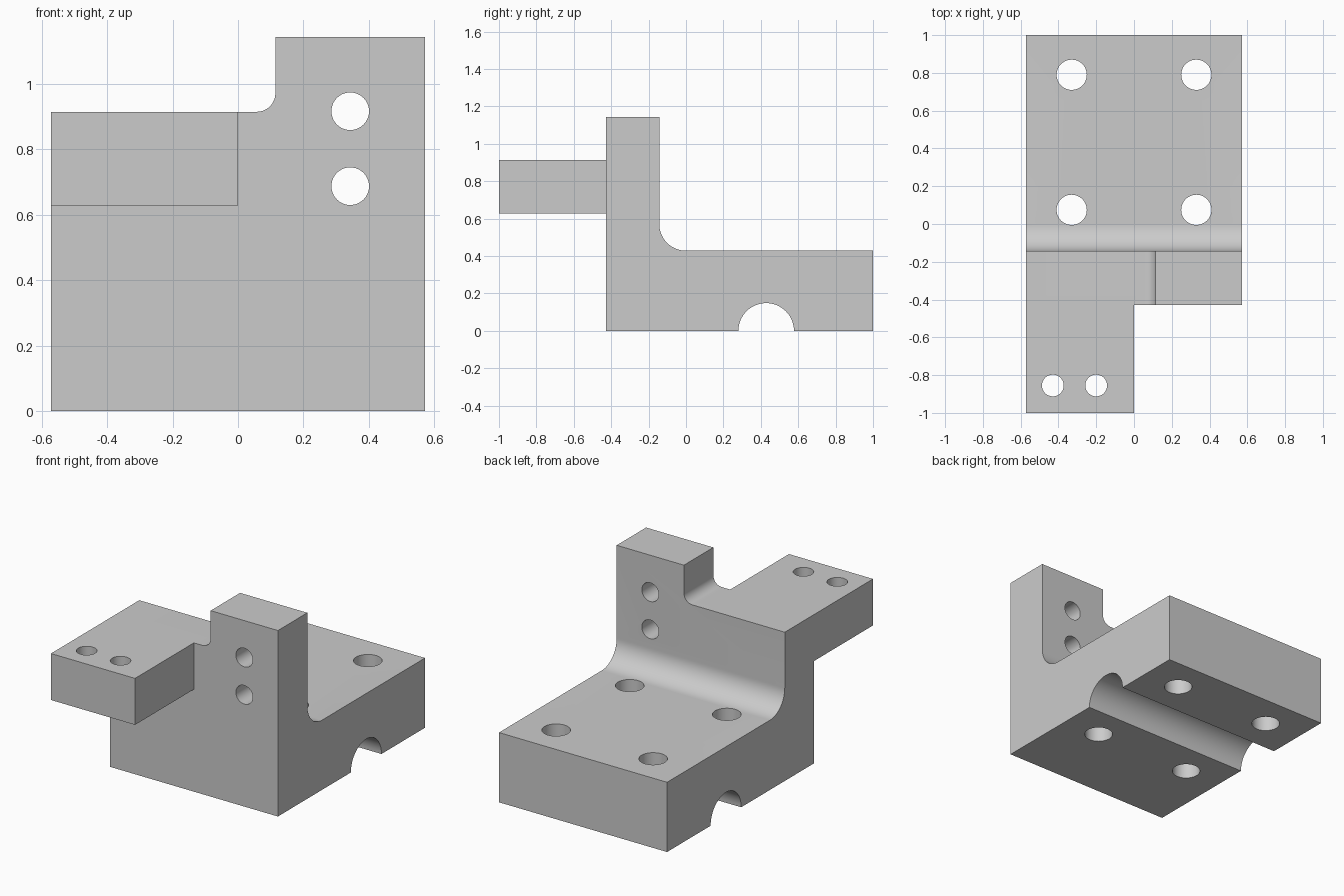
import bpy, bmesh
from math import sin, cos, radians
from mathutils import Vector

cube = bpy.data.objects.get("Cube")
if cube:
    bpy.data.objects.remove(cube, do_unlink=True)

W = 0.5714            # half width
FRONT, BACK = -0.4286, -0.1429   # upright faces
BASE_TOP, ARM_LOW, ARM_TOP, TOP = 0.4286, 0.6286, 0.9143, 1.1429


def arc(cx, cy, r, start, end, n):
    angles = [radians(start + (end - start) * i / n) for i in range(n + 1)]
    return [(cx + r * cos(a), cy + r * sin(a)) for a in angles]


def prism(name, outline, axis, lo, hi):
    """Extrude a 2D outline along an axis: x uses (y, z), y uses (x, z), z uses (x, y)."""
    place = {"x": lambda a, b, d: (d, a, b),
             "y": lambda a, b, d: (a, d, b),
             "z": lambda a, b, d: (a, b, d)}[axis]
    bm = bmesh.new()
    face = bm.faces.new([bm.verts.new(place(a, b, lo)) for a, b in outline])
    new = bmesh.ops.extrude_face_region(bm, geom=[face])["geom"]
    bmesh.ops.translate(bm, vec=Vector(place(0, 0, hi - lo)),
                        verts=[v for v in new if isinstance(v, bmesh.types.BMVert)])
    bmesh.ops.recalc_face_normals(bm, faces=bm.faces)
    mesh = bpy.data.meshes.new(name)
    bm.to_mesh(mesh)
    bm.free()
    obj = bpy.data.objects.new(name, mesh)
    bpy.context.collection.objects.link(obj)
    return obj


def hole(a, b, r, axis, lo, hi):
    return prism("hole_cutter", arc(a, b, r, 0, 360, 48)[:-1], axis, lo, hi)


# Side outline: base with cable groove, filleted upright and forward arm
side = [(FRONT, 0)]
side += arc(0.4286, 0, 0.1486, 180, 0, 32)
side += [(1, 0), (1, BASE_TOP)]
side += arc(0, BASE_TOP - BACK, -BACK, 270, 180, 16)
side += [(BACK, TOP), (FRONT, TOP), (FRONT, ARM_TOP), (-1, ARM_TOP),
         (-1, ARM_LOW), (FRONT, ARM_LOW)]
bracket = prism("bracket", side, "x", -W, W)

# Cutter that narrows the arm to the right half
cutters = [prism("arm_cutter", [(0, -1.2), (1, -1.2), (1, FRONT), (0, FRONT)],
                 "z", 0.5, 1.05)]

# Cutter for the filleted step in the top of the upright
step = [(-1, ARM_TOP)] + arc(0.0571, ARM_TOP + 0.0571, 0.0571, 270, 360, 12)
step += [(0.1143, 1.4), (-1, 1.4)]
cutters.append(prism("step_cutter", step, "y", -0.6, 0.1))

# Mounting holes in base, upright and arm
for x in (-0.33, 0.33):
    for y in (0.075, 0.79):
        cutters.append(hole(x, y, 0.08, "z", -0.1, 0.6))
for z in (0.687, 0.916):
    cutters.append(hole(0.3429, z, 0.0575, "y", -0.6, 0.1))
for x in (-0.43, -0.2):
    cutters.append(hole(x, -0.855, 0.0575, "z", 0.5, 1.1))

bpy.ops.object.select_all(action="DESELECT")
bracket.select_set(True)
bpy.context.view_layer.objects.active = bracket
for cutter in cutters:
    cutter.hide_render = True
    mod = bracket.modifiers.new("cut", "BOOLEAN")
    mod.operation = "DIFFERENCE"
    mod.solver = "EXACT"
    mod.object = cutter
    bpy.ops.object.modifier_apply(modifier=mod.name)
    bpy.data.objects.remove(cutter, do_unlink=True)

# Plain grey finish
grey = bpy.data.materials.new("light_grey")
grey.use_nodes = True
colour = (0.6, 0.6, 0.6, 1)
grey.diffuse_color = colour
grey.node_tree.nodes["Principled BSDF"].inputs["Base Color"].default_value = colour
bracket.data.materials.clear()
bracket.data.materials.append(grey)
for p in bracket.data.polygons:
    p.material_index = 0
bpy.ops.object.shade_smooth_by_angle(angle=radians(30))
